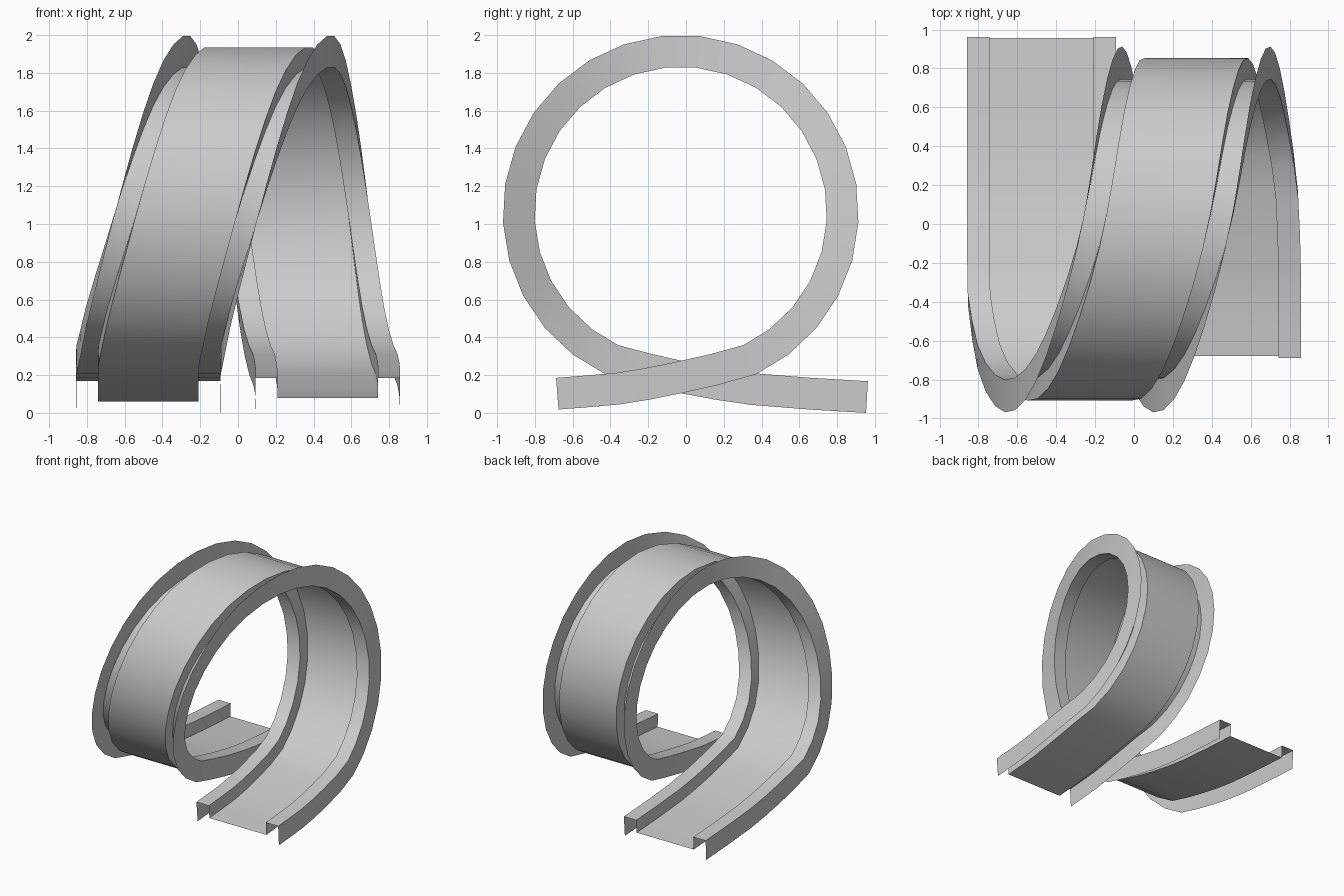
import bpy
from math import sin, cos, radians
from mathutils import Vector

if "Cube" in bpy.data.objects:
    bpy.data.objects.remove(bpy.data.objects["Cube"])

# Outer edge of the track seen from the side: lead-in, circle, lead-out (y, z)
CY, CZ, R = -0.028, 1.058, 0.942
STEPS = 25
side = [(0.953, 0.0), (0.65, 0.018), (0.35, 0.042), (0.15, 0.071), (-0.03, 0.105), (-0.23, 0.151)]
sway = [-0.475] * 6

# Sideways drift of the centre line against loop angle
DRIFT = [(25, -0.472), (45, -0.435), (60, -0.39), (90, -0.27), (135, -0.075), (180, 0.11),
         (225, 0.22), (270, 0.315), (315, 0.40), (335, 0.44)]


def drift(t):
    """Smooth (Hermite) interpolation through the drift table."""
    n = len(DRIFT)
    i = max(k for k in range(n - 1) if DRIFT[k][0] <= t + 1e-6)

    def slope(k):
        a, b = DRIFT[max(k - 1, 0)], DRIFT[min(k + 1, n - 1)]
        return (b[1] - a[1]) / (b[0] - a[0])
    (t0, x0), (t1, x1) = DRIFT[i], DRIFT[i + 1]
    h = t1 - t0
    s = (t - t0) / h
    return ((2*s**3 - 3*s**2 + 1) * x0 + (s**3 - 2*s**2 + s) * h * slope(i)
            + (3*s**2 - 2*s**3) * x1 + (s**3 - s**2) * h * slope(i + 1))


for k in range(STEPS + 1):
    deg = 25 + 310 * k / STEPS
    a = radians(deg)
    side.append((CY - R * sin(a), CZ - R * cos(a)))
    sway.append(drift(deg))
side += [(0.17, 0.148), (-0.03, 0.103), (-0.19, 0.071), (-0.35, 0.045), (-0.52, 0.03), (-0.675, 0.018)]
sway += [0.462, 0.471, 0.475, 0.475, 0.475, 0.475]

# Channel cross-section: (across, inward), folded side rails and a sunken floor
half = [(-0.381, 0.0), (-0.383, 0.168), (-0.267, 0.168), (-0.267, 0.06)]
profile = half + [(-u, v) for u, v in reversed(half)]

# Sweep the section along the path
verts, faces = [], []
P = len(profile)
for i, (y, z) in enumerate(side):
    a = Vector(side[max(i - 1, 0)])
    b = Vector(side[min(i + 1, len(side) - 1)])
    d = (b - a).normalized()
    for u, v in profile:
        verts.append((sway[i] + u, y + d.y * v, z - d.x * v))
    if i:
        for j in range(P - 1):
            q = i * P + j
            faces.append((q - P, q - P + 1, q + 1, q))

mesh = bpy.data.meshes.new("loop_track")
mesh.from_pydata(verts, [], faces)
mesh.update()
track = bpy.data.objects.new("loop_track", mesh)
bpy.context.collection.objects.link(track)
bpy.context.view_layer.objects.active = track
track.select_set(True)
bpy.ops.object.shade_smooth_by_angle(angle=radians(35))
